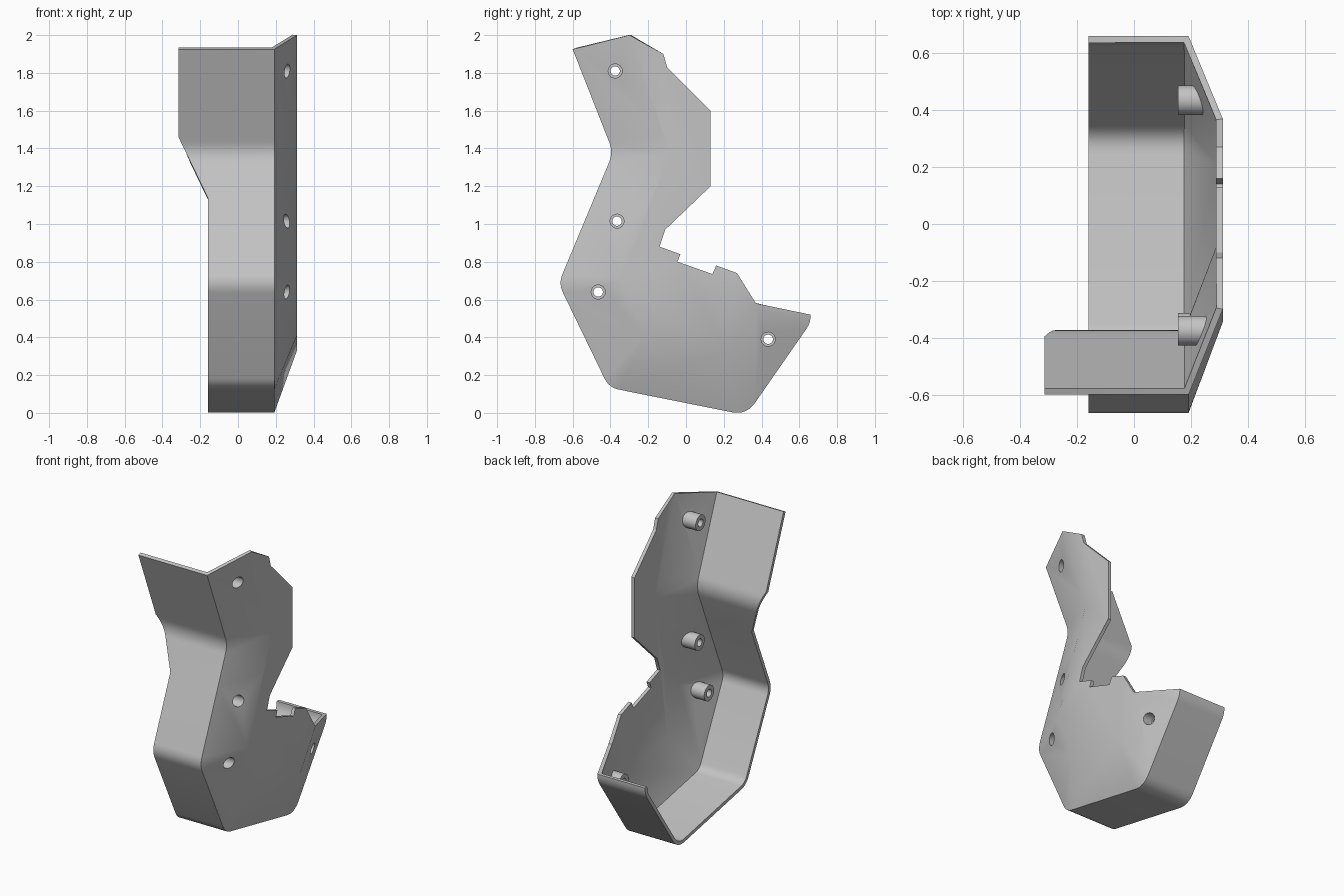
import bpy, bmesh, math
from mathutils import Vector
from mathutils.bvhtree import BVHTree

if "Cube" in bpy.data.objects:
    bpy.data.objects.remove(bpy.data.objects["Cube"])

X_LEFT, X_WIDE, X_EDGE, X_FACE = -0.16, -0.315, 0.192, 0.312
THICK = 0.023
grey = bpy.data.materials.new("light grey plastic")
grey.diffuse_color = (0.55, 0.55, 0.55, 1)
grey.use_nodes = True
grey.node_tree.nodes["Principled BSDF"].inputs["Base Color"].default_value = grey.diffuse_color

# Wall corners (y, z), fillet trim, and the matching raised-face point (y, z)
corners = [
    ((-0.600, 1.925), 0, (-0.300, 2.00)),
    ((-0.417, 1.460), 0, (-0.117, 1.47)),
    ((-0.385, 1.380), 0.06, (-0.085, 1.38)),
    ((-0.485, 1.140), 0, (-0.175, 1.149)),
    ((-0.675, 0.685), 0.055, (-0.345, 0.71)),
    ((-0.408, 0.134), 0.055, (-0.22, 0.41)),
    ((0.320, -0.012), 0.08, (0.215, 0.33)),
    ((0.660, 0.477), 0.04, (0.37, 0.58)),
    ((0.660, 0.520), 0, (0.37, 0.58)),
]
# Free edge of the side face, from bottom rear up to the top
rim = [(0.27, 0.74), (0.16, 0.78), (0.14, 0.735), (-0.045, 0.80), (-0.03, 0.84),
       (-0.14, 0.88), (-0.11, 0.97), (0.13, 1.20), (0.13, 1.60), (-0.10, 1.83), (-0.12, 1.90)]
# Screw positions on the side face
screws = [(-0.375, 1.81), (-0.365, 1.015), (-0.465, 0.64), (0.435, 0.39)]


def filleted(pts, steps=8):
    """Wall outline with rounded corners, paired with raised-face index."""
    out = []
    for i, (p, trim, _) in enumerate(pts):
        p = Vector(p)
        if not trim:
            out.append((p, i))
            continue
        a = p + (Vector(pts[i - 1][0]) - p).normalized() * trim
        b = p + (Vector(pts[i + 1][0]) - p).normalized() * trim
        for k in range(steps + 1):
            t = k / steps
            out.append((a * (1 - t) ** 2 + p * 2 * t * (1 - t) + b * t * t, i))
    return out


def left_x(z):
    t = min(1, max(0, (z - 1.14) / 0.32))
    return X_LEFT + (X_WIDE - X_LEFT) * t


def finish(bm, name):
    bmesh.ops.recalc_face_normals(bm, faces=bm.faces)
    me = bpy.data.meshes.new(name)
    bm.to_mesh(me)
    bm.free()
    ob = bpy.data.objects.new(name, me)
    bpy.context.collection.objects.link(ob)
    me.materials.append(grey)
    return ob


def activate(ob):
    bpy.ops.object.select_all(action='DESELECT')
    ob.select_set(True)
    bpy.context.view_layer.objects.active = ob


# Shell: wall strip, sloped band and flat side face
bm = bmesh.new()
raised = {}
for _, _, q in corners:
    if q not in raised:
        raised[q] = bm.verts.new((X_FACE, *q))
rows = [(bm.verts.new((left_x(p.y), p.x, p.y)), bm.verts.new((X_EDGE, p.x, p.y)),
         raised[corners[i][2]]) for p, i in filleted(corners)]
for (a0, b0, c0), (a1, b1, c1) in zip(rows, rows[1:]):
    bm.faces.new((a0, b0, b1, a1))
    bm.faces.new((b0, c0, b1) if c0 is c1 else (b0, c0, c1, b1))
face = bm.faces.new(list(raised.values()) + [bm.verts.new((X_FACE, y, z)) for y, z in rim])
bmesh.ops.recalc_face_normals(bm, faces=bm.faces)
if face.normal.x < 0:
    bmesh.ops.reverse_faces(bm, faces=bm.faces)
tree = BVHTree.FromBMesh(bm)
me = bpy.data.meshes.new("shell")
bm.to_mesh(me)
bm.free()
shell = bpy.data.objects.new("shell", me)
bpy.context.collection.objects.link(shell)
me.materials.append(grey)
sol = shell.modifiers.new("thickness", 'SOLIDIFY')
sol.thickness, sol.offset, sol.use_even_offset = THICK, -1, True


def lathe_x(profile, y, z, name, n=32, closed=True):
    """Rings around the x axis; x = None follows the inside of the side face."""
    bm = bmesh.new()
    rings = []
    for r, x in profile:
        ring = []
        for k in range(n):
            a = 2 * math.pi * k / n
            py, pz = y + r * math.cos(a), z + r * math.sin(a)
            px = x
            if px is None:
                px = tree.ray_cast(Vector((1, py, pz)), Vector((-1, 0, 0)))[0].x - THICK * 0.5
            ring.append(bm.verts.new((px, py, pz)))
        rings.append(ring)
    pairs = list(zip(rings, rings[1:]))
    if closed:
        pairs.append((rings[-1], rings[0]))
    else:
        bm.faces.new(rings[0])
        bm.faces.new(rings[-1])
    for r0, r1 in pairs:
        for k in range(n):
            bm.faces.new((r0[k], r0[(k + 1) % n], r1[(k + 1) % n], r1[k]))
    return finish(bm, name)


# Screw holes through the side face, and hollow stepped bosses behind them
bosses = []
for i, (y, z) in enumerate(screws):
    cutter = lathe_x([(0.037, 0.1), (0.037, 0.5)], y, z, f"hole_cutter_{i + 1}", closed=False)
    cutter.hide_render = True
    cutter.hide_set(True)
    cut = shell.modifiers.new("screw hole", 'BOOLEAN')
    cut.object, cut.operation, cut.solver = cutter, 'DIFFERENCE', 'EXACT'
    bosses.append(lathe_x([(0.052, None), (0.052, 0.155), (0.025, 0.155), (0.025, 0.195),
                           (0.037, 0.195), (0.037, None)], y, z, f"screw_boss_{i + 1}"))

# Apply the shell modifiers, then shade
activate(shell)
for m in list(shell.modifiers):
    bpy.ops.object.modifier_apply(modifier=m.name)
for ob in [shell] + bosses:
    activate(ob)
    bpy.ops.object.shade_smooth_by_angle(angle=math.radians(28))
